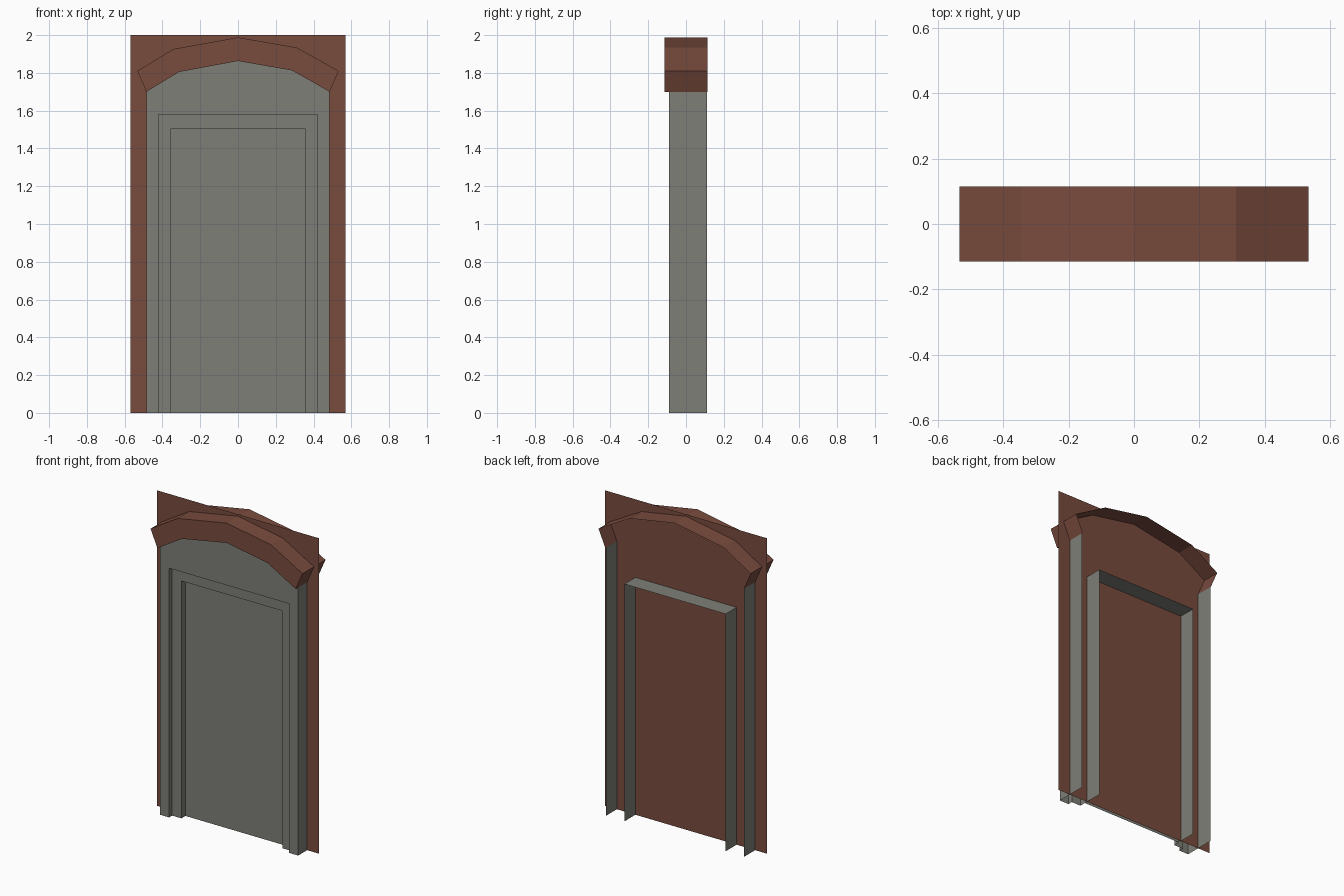
import bpy

if "Cube" in bpy.data.objects:
    bpy.data.objects.remove(bpy.data.objects["Cube"])


def material(name, rgb):
    m = bpy.data.materials.new(name)
    m.diffuse_color = (*rgb, 1)
    m.use_nodes = True
    m.node_tree.nodes["Principled BSDF"].inputs["Base Color"].default_value = m.diffuse_color
    return m


BROWN = material("red_brown", (0.19, 0.070, 0.047))
GREY = material("stone_grey", (0.208, 0.212, 0.184))


def make(name, mat, faces):
    """Build an object from a list of faces, each a list of 3D points."""
    verts, index, polys = [], {}, []
    for face in faces:
        poly = []
        for p in face:
            if p not in index:
                index[p] = len(verts)
                verts.append(p)
            poly.append(index[p])
        polys.append(poly)
    me = bpy.data.meshes.new(name)
    me.from_pydata(verts, [], polys)
    me.materials.append(mat)
    ob = bpy.data.objects.new(name, me)
    bpy.context.collection.objects.link(ob)
    return ob


def sheet(outline, y):
    """Flat face at depth y; counter-clockwise outline faces the front."""
    return [[(x, y, z) for x, z in outline]]


def band(path, y0, y1):
    """Strip swept along y; faces the left of the direction of travel."""
    return [[(a[0], y0, a[1]), (b[0], y0, b[1]), (b[0], y1, b[1]), (a[0], y1, a[1])]
            for a, b in zip(path, path[1:])]


def portal(w, h):
    """Left foot, over the top, to right foot."""
    return [(-w, 0), (-w, h), (w, h), (w, 0)]


# Depths: arch, frame front, step, door, back edge of reveals
ARCH, FRONT, STEP, DOOR, BACK = 0.115, -0.09, -0.06, -0.02, 0.11

arch_in = [(-.485, 1.70), (-.312, 1.805), (0, 1.863), (.286, 1.813), (.485, 1.70)]
arch_out = [(-.533, 1.81), (-.343, 1.926), (0, 1.988), (.312, 1.934), (.533, 1.81)]
outer, inner = portal(.42, 1.58), portal(.355, 1.505)

# Thin wall behind everything
make("wall_sheet", BROWN, sheet([(-.57, 0), (.57, 0), (.57, 2), (-.57, 2)], 0))

# Arched hood: front ring, outer skin and end caps run through the wall
ring = []
for i in range(4):
    ring += sheet([arch_in[i], arch_in[i + 1], arch_out[i + 1], arch_out[i]], -ARCH)
ring += band(arch_out, -ARCH, ARCH)
ring += band([arch_in[0], arch_out[0]], -ARCH, ARCH)
ring += band([arch_out[-1], arch_in[-1]], -ARCH, ARCH)
ring += band(arch_in[::-1], -ARCH, FRONT)
make("arch_hood", BROWN, ring)

# Grey surround: front face with the door opening cut out, and outer sides
surround = [(.485, 0)] + arch_in[::-1] + [(-.485, 0)] + outer
frame = sheet(surround, FRONT)
for side in ([(-.485, 0), (-.485, 1.70)], [(.485, 1.70), (.485, 0)]):
    frame += band(side, FRONT, BACK)
make("door_surround", GREY, frame)

# Stepped moulding and the deep reveal behind it
step = band(outer[::-1], FRONT, STEP)
step += sheet(inner + outer[::-1], STEP)
step += band(inner[::-1], STEP, BACK)
make("stepped_frame", GREY, step)

# Recessed door
make("door_panel", GREY, sheet(inner[::-1], DOOR))
